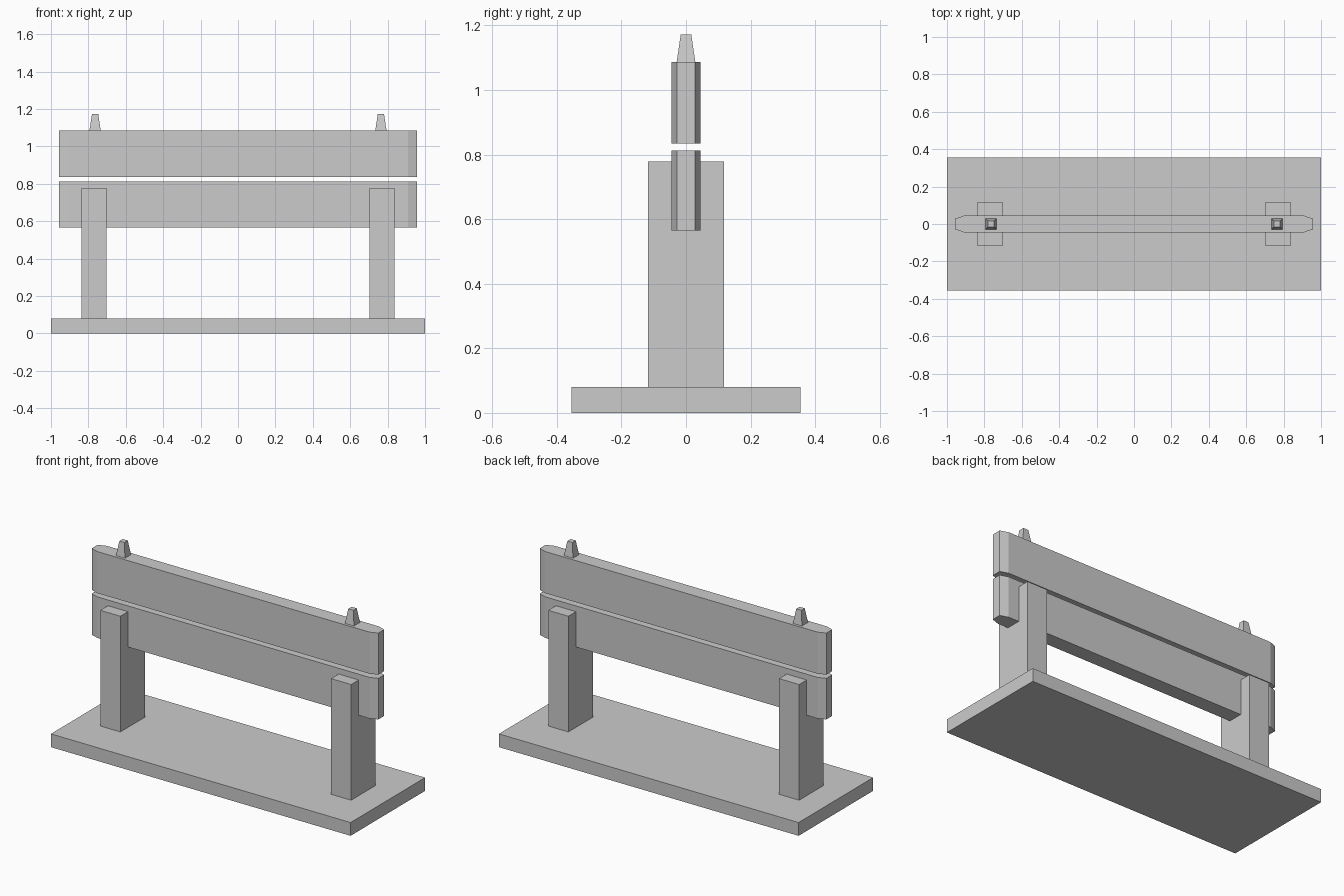
import bpy, bmesh

cube = bpy.data.objects.get("Cube")
if cube:
    bpy.data.objects.remove(cube, do_unlink=True)

grey = bpy.data.materials.new("plain grey")
grey.use_nodes = True
colour = (0.6, 0.6, 0.6, 1)
grey.diffuse_color = colour
grey.node_tree.nodes["Principled BSDF"].inputs["Base Color"].default_value = colour


def prism(name, outline, z0, z1, taper=1.0, centre_x=0.0):
    """Extrude a flat outline from z0 to z1, scaling the top by taper."""
    bm = bmesh.new()
    low = [bm.verts.new((x + centre_x, y, z0)) for x, y in outline]
    high = [bm.verts.new((x * taper + centre_x, y * taper, z1)) for x, y in outline]
    bm.faces.new(low[::-1])
    bm.faces.new(high)
    n = len(outline)
    for i in range(n):
        j = (i + 1) % n
        bm.faces.new((low[i], low[j], high[j], high[i]))
    mesh = bpy.data.meshes.new(name)
    bm.to_mesh(mesh)
    bm.free()
    mesh.materials.append(grey)
    obj = bpy.data.objects.new(name, mesh)
    bpy.context.collection.objects.link(obj)
    return obj


def rectangle(hx, hy):
    return [(-hx, -hy), (hx, -hy), (hx, hy), (-hx, hy)]


# Base slab
prism("base", rectangle(1.0, 0.355), 0, 0.08)

# Two planks with chamfered ends
plank = [(-0.908, -0.045), (0.908, -0.045), (0.956, -0.028), (0.956, 0.028),
         (0.908, 0.045), (-0.908, 0.045), (-0.956, 0.028), (-0.956, -0.028)]
prism("lower_plank", plank, 0.565, 0.813)
prism("upper_plank", plank, 0.835, 1.086)

# Posts and tapered pegs on both sides
for side, s in (("left", 1), ("right", -1)):
    prism(side + "_post", rectangle(0.067, 0.117), 0.08, 0.778, centre_x=s * 0.77)
    prism(side + "_peg", rectangle(0.03, 0.029), 1.086, 1.172, 0.56, s * 0.764)
